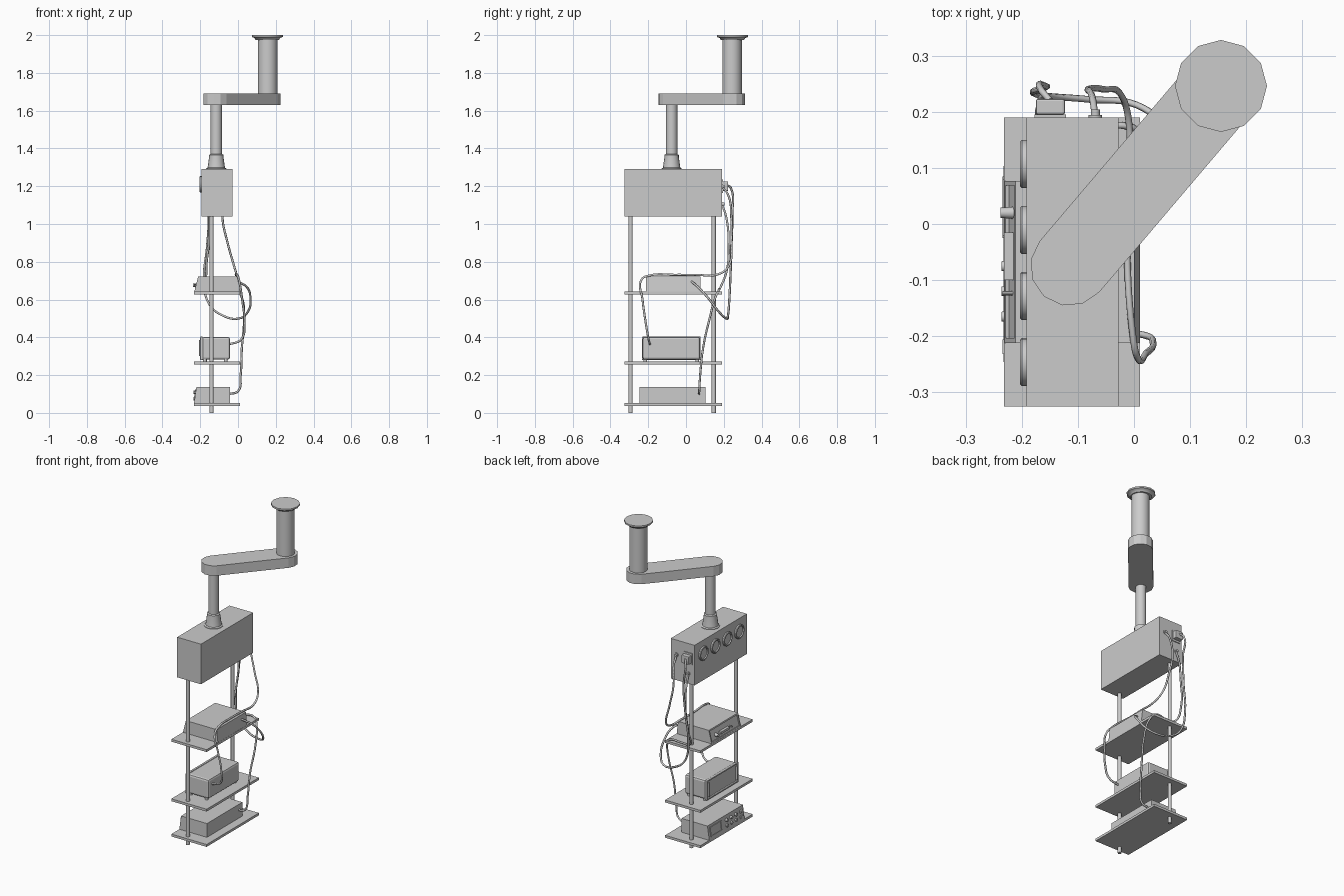
import bpy, bmesh, math
from mathutils import Matrix, Vector

if "Cube" in bpy.data.objects:
    bpy.data.objects.remove(bpy.data.objects["Cube"])


def finish(name, bm, smooth=None):
    bmesh.ops.recalc_face_normals(bm, faces=bm.faces)
    me = bpy.data.meshes.new(name)
    bm.to_mesh(me)
    bm.free()
    ob = bpy.data.objects.new(name, me)
    bpy.context.collection.objects.link(ob)
    if smooth:
        me.shade_smooth()
        me.set_sharp_from_angle(angle=math.radians(smooth))
    return ob


def prism(name, pts, a, b, axis='Y', inset=None):
    """Extrude an outline from a to b; optionally recess the -x face."""
    bm = bmesh.new()

    def put(p, t):
        return (p[0], t, p[1]) if axis == 'Y' else (p[0], p[1], t)
    lo = [bm.verts.new(put(p, a)) for p in pts]
    hi = [bm.verts.new(put(p, b)) for p in pts]
    bm.faces.new(lo)
    bm.faces.new(hi)
    for i in range(len(pts)):
        j = (i + 1) % len(pts)
        bm.faces.new((lo[i], lo[j], hi[j], hi[i]))
    bmesh.ops.recalc_face_normals(bm, faces=bm.faces)
    if inset:
        bm.normal_update()
        face = min(bm.faces, key=lambda f: f.normal.x)
        n = face.normal.copy()
        bmesh.ops.inset_region(bm, faces=[face], thickness=inset[0])
        new = bmesh.ops.extrude_face_region(bm, geom=[face])['geom']
        bm.faces.remove(face)
        vs = [v for v in new if isinstance(v, bmesh.types.BMVert)]
        bmesh.ops.translate(bm, verts=vs, vec=-n * inset[1])
    return finish(name, bm)


def box(name, x, y, z, bevel=0, inset=None):
    ob = prism(name, [(x[0], z[0]), (x[1], z[0]), (x[1], z[1]), (x[0], z[1])], *y, inset=inset)
    if bevel:
        m = ob.modifiers.new("bevel", 'BEVEL')
        m.width, m.segments = bevel, 2
    return ob


def lathe(name, loc, profile, sides=16, axis='Z', smooth=40):
    """Spin (radius, height) pairs round an axis; height runs along +axis."""
    bm = bmesh.new()
    rings = [[bm.verts.new((r * math.cos(2 * math.pi * i / sides),
                            r * math.sin(2 * math.pi * i / sides), h))
              for i in range(sides)] for r, h in profile]
    bm.faces.new(rings[0])
    bm.faces.new(rings[-1])
    for r0, r1 in zip(rings, rings[1:]):
        for i in range(sides):
            j = (i + 1) % sides
            bm.faces.new((r0[i], r0[j], r1[j], r1[i]))
    rot = Vector((0, 0, 1)).rotation_difference(
        {'Z': Vector((0, 0, 1)), '-X': Vector((-1, 0, 0)), 'Y': Vector((0, 1, 0)),
         'X': Vector((1, 0, 0))}[axis]).to_matrix().to_4x4()
    bm.transform(Matrix.Translation(loc) @ rot)
    return finish(name, bm, smooth)


def cable(name, pts, radius=0.006):
    cu = bpy.data.curves.new(name, 'CURVE')
    cu.dimensions = '3D'
    cu.bevel_depth, cu.bevel_resolution, cu.resolution_u = radius, 1, 6
    cu.use_fill_caps = True
    sp = cu.splines.new('BEZIER')
    sp.bezier_points.add(len(pts) - 1)
    for bp, p in zip(sp.bezier_points, pts):
        bp.co = p
        bp.handle_left_type = bp.handle_right_type = 'AUTO'
    bpy.context.collection.objects.link(bpy.data.objects.new(name, cu))


# Ceiling mount, swing arm and drop column
A, B = Vector((-0.115, -0.076)), Vector((0.157, 0.244))
lathe("ceiling_column", (B.x, B.y, 0), [(0.052, 1.69), (0.052, 1.975)])
lathe("ceiling_flange", (B.x - 0.002, B.y + 0.002, 0),
      [(0.062, 1.975), (0.068, 1.985), (0.082, 1.99), (0.082, 2.0)], 12)
ang = math.atan2(B.y - A.y, B.x - A.x)
outline = []
for c, start in ((B, ang - math.pi / 2), (A, ang + math.pi / 2)):
    for i in range(7):
        t = start + math.pi * i / 6
        outline.append((c.x + 0.07 * math.cos(t), c.y + 0.07 * math.sin(t)))
prism("swing_arm", outline, 1.63, 1.692, 'Z')
lathe("drop_column", (A.x, A.y, 0), [(0.03, 1.36), (0.03, 1.635)])
lathe("column_collar", (A.x, A.y, 0),
      [(0.054, 1.285), (0.054, 1.293), (0.046, 1.298), (0.038, 1.355), (0.038, 1.366), (0.031, 1.37)])

# Head box with four round outlets
box("head_box", (-0.192, -0.028), (-0.325, 0.19), (1.04, 1.29))
for i in range(4):
    lathe(f"round_outlet_{i + 1}", (-0.19, 0.107 - 0.1177 * i, 1.21),
          [(0.043, 0), (0.043, 0.01), (0.04, 0.013), (0.034, 0.013), (0.033, 0.006)], 20, '-X')

# Poles and shelves
for n, y in (("front", -0.293), ("rear", 0.147)):
    lathe(n + "_pole", (-0.14, y, 0), [(0.011, 0), (0.011, 1.045)], 12)
for n, z in (("lower", 0.037), ("middle", 0.257), ("upper", 0.628)):
    box(n + "_shelf", (-0.232, 0.011), (-0.325, 0.19), (z, z + 0.015))

# Upper device: slanted case, recessed panel, controls
prism("upper_device", [(-0.231, 0.643), (0.01, 0.643), (0.001, 0.722), (-0.211, 0.722)],
      -0.212, 0.077, inset=(0.012, 0.006))
lathe("upper_device_knob", (-0.214, 0.02, 0.675), [(0.011, 0), (0.009, 0.024)], 12, '-X')
box("upper_device_slot", (-0.232, -0.215), (-0.10, -0.015), (0.668, 0.682))
lathe("upper_device_button", (-0.214, -0.123, 0.675), [(0.004, 0), (0.004, 0.02)], 8, '-X')

# Middle device: rounded case with a recessed front and side bezels
box("middle_device", (-0.192, -0.042), (-0.23, 0.075), (0.282, 0.402), bevel=0.012)
box("middle_device_front", (-0.2, -0.185), (-0.233, 0.078), (0.28, 0.404), bevel=0.004,
    inset=(0.014, 0.009))
for i, y in enumerate((-0.215, 0.06)):
    box(f"middle_device_handle_{i + 1}", (-0.206, -0.195), (y - 0.004, y + 0.004), (0.30, 0.385))
    for j, x in enumerate((-0.175, -0.065)):
        lathe(f"middle_device_foot_{i + 1}{j + 1}", (x, y, 0.27), [(0.01, 0), (0.01, 0.016)], 10)

# Lower device: sloped front with screen, buttons and knobs
prism("lower_device", [(-0.233, 0.05), (-0.042, 0.05), (-0.042, 0.138), (-0.22, 0.138)], -0.246, 0.103)
prism("lower_device_screen", [(-0.2345, 0.066), (-0.22, 0.066), (-0.21, 0.124), (-0.2265, 0.124)],
      -0.025, 0.085, inset=(0.008, 0.003))
for r in range(2):
    z = 0.076 + 0.034 * r
    for c in range(3):
        y = -0.075 - 0.045 * c
        lathe(f"lower_device_knob_{r}{c}", (-0.222, y, z), [(0.01, 0), (0.009, 0.014)], 10, '-X')
    box(f"lower_device_button_{r}", (-0.234, -0.22), (-0.232, -0.206), (z - 0.007, z + 0.007))

# Power plug and sockets on the rear of the head box
box("socket_plate", (-0.177, -0.121), (0.189, 0.195), (1.165, 1.235))
box("power_plug", (-0.175, -0.123), (0.195, 0.223), (1.175, 1.225), bevel=0.004)
for n, p in (("signal", (-0.069, 0.188, 1.2)), ("lower", (-0.15, 0.188, 1.105))):
    lathe(n + "_socket", p, [(0.012, 0), (0.012, 0.006), (0.008, 0.006), (0.008, 0.016)], 10, 'Y')

# Cables hanging from the head box down to each device
cable("middle_device_cable", [
    (-0.069, 0.19, 1.2), (-0.074, 0.225, 1.15), (-0.082, 0.24, 1.03), (-0.055, 0.24, 0.9),
    (-0.02, 0.225, 0.775), (-0.008, 0.17, 0.734), (-0.01, 0.05, 0.731), (-0.012, -0.06, 0.731),
    (-0.003, -0.19, 0.728), (0.005, -0.236, 0.705), (0.022, -0.23, 0.6), (0.034, -0.212, 0.47),
    (0.018, -0.198, 0.39), (-0.05, -0.19, 0.362)])
cable("upper_device_cable", [
    (-0.15, 0.22, 1.205), (-0.165, 0.238, 1.19), (-0.155, 0.245, 1.05), (-0.165, 0.24, 0.87),
    (-0.18, 0.235, 0.72), (-0.155, 0.228, 0.58), (-0.08, 0.222, 0.515), (0.005, 0.212, 0.5),
    (0.055, 0.17, 0.54), (0.066, 0.12, 0.605), (0.048, 0.065, 0.665), (0.0, 0.03, 0.695)])
cable("lower_device_cable", [
    (-0.15, 0.19, 1.105), (-0.152, 0.212, 1.04), (-0.155, 0.226, 0.9), (-0.168, 0.215, 0.75),
    (-0.155, 0.18, 0.66), (-0.09, 0.172, 0.65), (-0.01, 0.174, 0.65), (0.02, 0.155, 0.61),
    (0.032, 0.125, 0.5), (0.02, 0.09, 0.34), (0.014, 0.075, 0.2), (0.0, 0.07, 0.115),
    (-0.05, 0.07, 0.1)])
